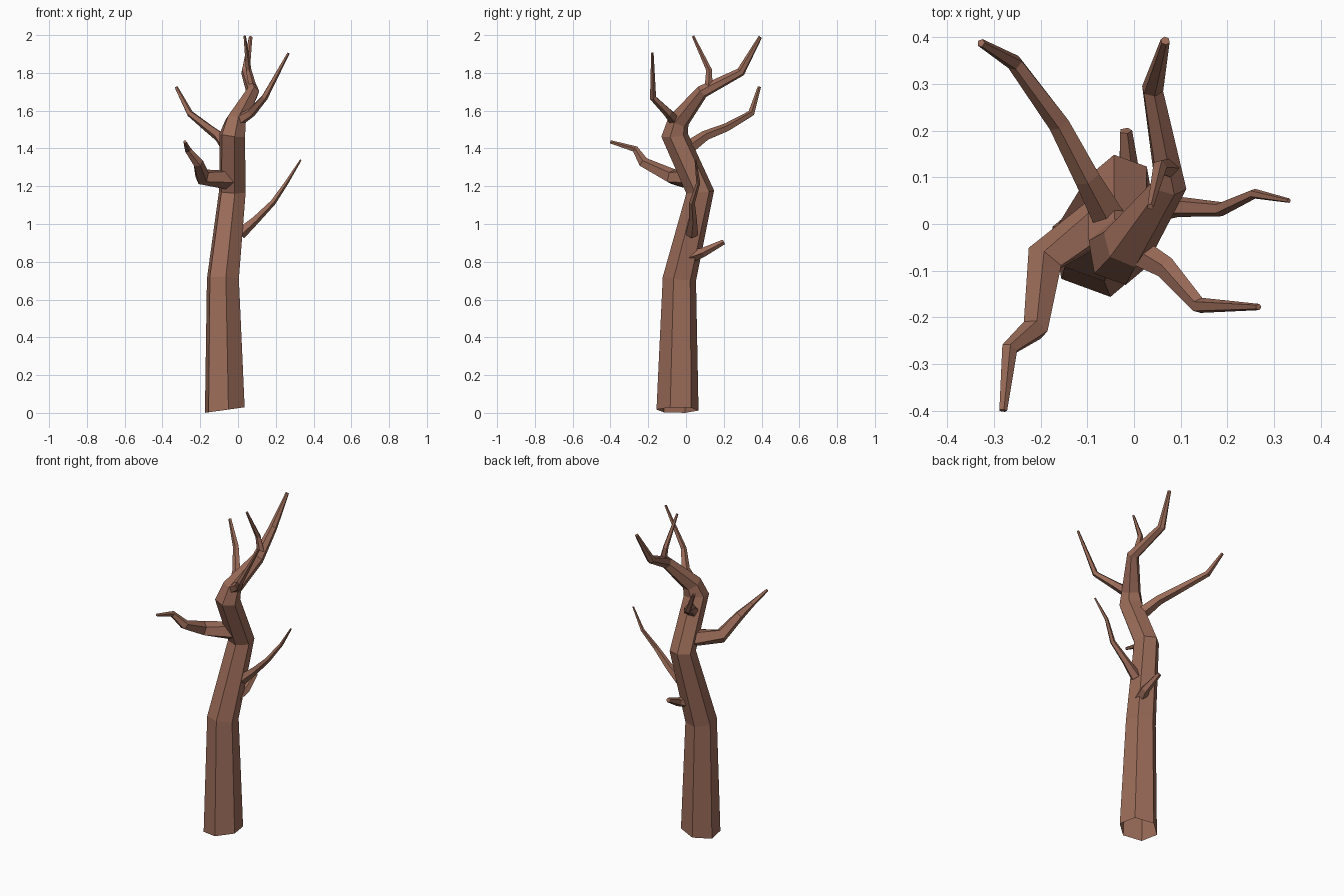
import bpy, bmesh, math
from mathutils import Vector

bark = bpy.data.materials.new("bark")
bark.diffuse_color = (0.33, 0.15, 0.10, 1)


def limb(name, pts, sides=5, phase=0.0, start_dir=None, cap_start=False):
    """Tapered low-poly tube through (x, y, z, radius) points."""
    P = [Vector(p[:3]) for p in pts]
    bm = bmesh.new()
    rings = []
    for i, p in enumerate(P):
        a = (p - P[i - 1]).normalized() if i else None
        b = (P[i + 1] - p).normalized() if i < len(P) - 1 else None
        t = ((a or b) + (b or a)).normalized()
        if i == 0 and start_dir:
            t = Vector(start_dir).normalized()
        q = Vector((0, 0, 1)).rotation_difference(t)
        ring = []
        for k in range(sides):
            ang = math.radians(phase) + 2 * math.pi * k / sides
            ring.append(bm.verts.new(
                p + q @ (Vector((math.cos(ang), math.sin(ang), 0)) * pts[i][3])))
        rings.append(ring)
    for r0, r1 in zip(rings, rings[1:]):
        for k in range(sides):
            j = (k + 1) % sides
            bm.faces.new((r0[k], r0[j], r1[j], r1[k]))
    bm.faces.new(rings[-1])
    if cap_start:
        bm.faces.new(rings[0][::-1])
    me = bpy.data.meshes.new(name)
    bm.to_mesh(me)
    bm.free()
    me.materials.append(bark)
    ob = bpy.data.objects.new(name, me)
    bpy.context.collection.objects.link(ob)
    return ob


# Six-sided trunk, leaning over into the top branch; slanted open foot
limb("trunk", [
    (-0.07, -0.045, 0.015, 0.113), (-0.08, -0.035, 0.71, 0.09),
    (-0.03, 0.075, 1.17, 0.075), (-0.03, -0.06, 1.47, 0.072),
    (-0.012, -0.04, 1.545, 0.058), (0.078, 0.085, 1.70, 0.036),
    (0.04, 0.29, 1.805, 0.024), (0.067, 0.393, 1.99, 0.010)],
    sides=6, phase=-20, start_dir=(-0.14, 0, 1))

# Side branches
branches = {
    "top_twig": [(0.075, 0.12, 1.73, 0.022), (0.055, 0.122, 1.815, 0.016),
                 (0.035, 0.037, 1.995, 0.007)],
    "upper_right_branch": [(-0.01, -0.05, 1.54, 0.034), (0.07, -0.095, 1.59, 0.025),
                           (0.14, -0.175, 1.67, 0.018), (0.267, -0.178, 1.905, 0.007)],
    "upper_back_branch": [(-0.05, 0.01, 1.40, 0.038), (-0.10, 0.10, 1.465, 0.029),
                          (-0.16, 0.215, 1.51, 0.024), (-0.255, 0.345, 1.585, 0.018),
                          (-0.328, 0.388, 1.725, 0.009)],
    "front_left_branch": [(-0.04, 0.03, 1.235, 0.055), (-0.19, -0.075, 1.25, 0.043),
                          (-0.212, -0.225, 1.325, 0.029), (-0.267, -0.268, 1.395, 0.018),
                          (-0.281, -0.40, 1.435, 0.009)],
    "right_branch": [(0.01, 0.03, 0.95, 0.034), (0.09, 0.037, 1.02, 0.023),
                     (0.185, 0.032, 1.115, 0.016), (0.257, 0.065, 1.22, 0.011),
                     (0.332, 0.05, 1.34, 0.005)],
    "back_stub": [(-0.03, 0.02, 0.83, 0.036), (-0.01, 0.09, 0.85, 0.026),
                  (-0.018, 0.2, 0.905, 0.014)],
}
for name, pts in branches.items():
    limb(name, pts, cap_start=True)
